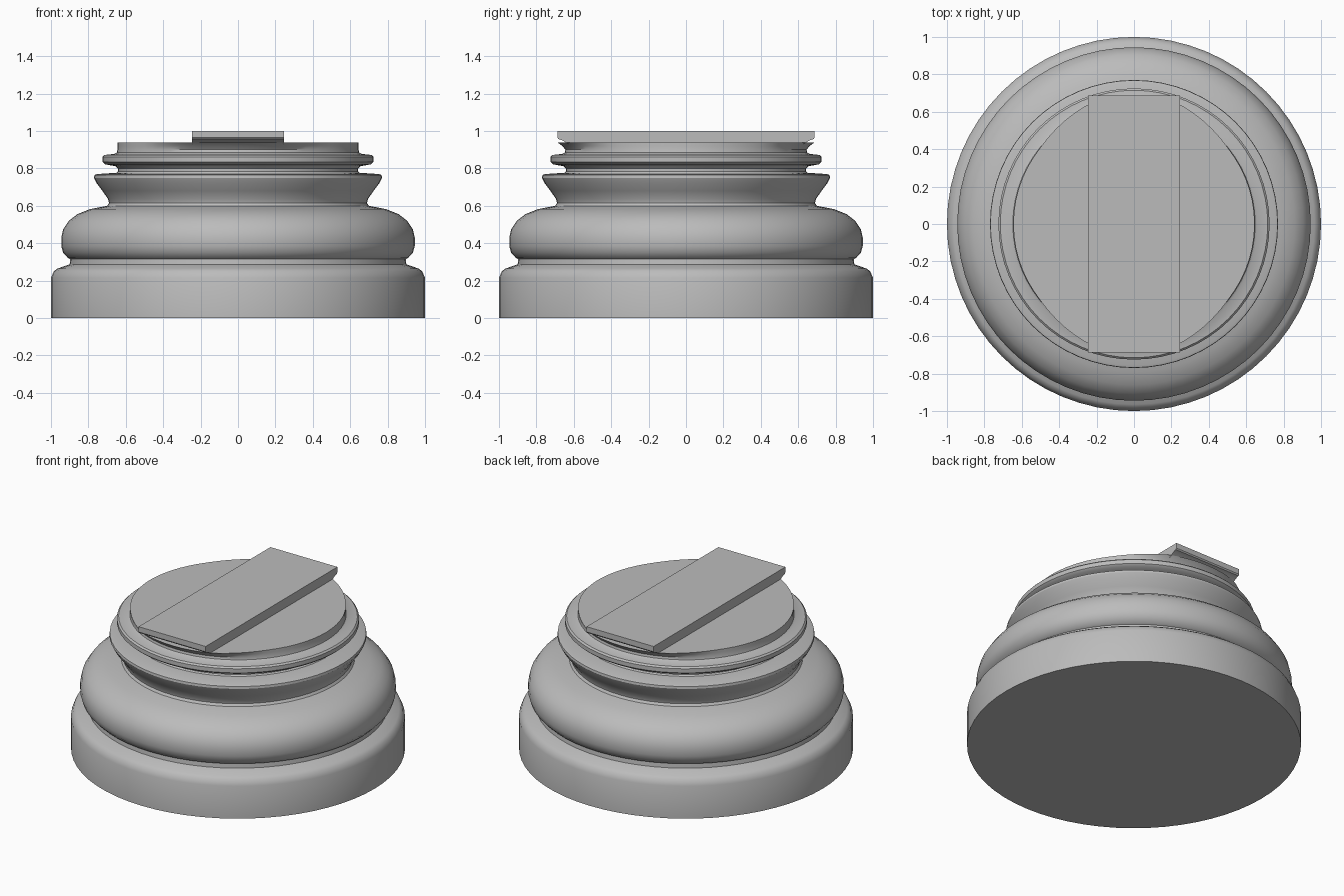
import bpy, bmesh, math

if "Cube" in bpy.data.objects:
    bpy.data.objects.remove(bpy.data.objects["Cube"])

stone = bpy.data.materials.new("grey_stone")
stone.diffuse_color = (0.5, 0.5, 0.5, 1)
stone.use_nodes = True
stone.node_tree.nodes["Principled BSDF"].inputs["Base Color"].default_value = stone.diffuse_color
SEG = 64


def make_object(name, bm):
    bmesh.ops.recalc_face_normals(bm, faces=bm.faces)
    me = bpy.data.meshes.new(name)
    bm.to_mesh(me)
    bm.free()
    me.materials.append(stone)
    ob = bpy.data.objects.new(name, me)
    bpy.context.collection.objects.link(ob)
    bpy.ops.object.select_all(action='DESELECT')
    ob.select_set(True)
    bpy.context.view_layer.objects.active = ob
    bpy.ops.object.shade_smooth_by_angle(angle=math.radians(32))
    return ob


def flare(a):
    # extra radius towards the two ends of the top bar
    deg = math.degrees(math.acos(min(1, abs(math.cos(a)))))
    return 0.04 * min(1, max(0, (deg - 36) / 33)) ** 1.4


# turned column base; third value is how much the ring flares to the bar ends
profile = [
    (1, 0), (1, .215), (.985, .25), (.965, .265), (.90, .287), (.897, .315),
    (.91, .322), (.935, .35), (.945, .385), (.945, .43), (.935, .475),
    (.905, .52), (.86, .555), (.79, .583), (.70, .60), (.69, .615),
    (.695, .637), (.725, .68), (.755, .72), (.77, .75), (.768, .765),
    (.755, .77), (.65, .777), (.642, .785), (.642, .80), (.655, .812),
    (.71, .822), (.725, .835), (.725, .862), (.715, .872), (.66, .878),
    (.648, .885), (.645, .90), (.645, .92, .4), (.645, .938, 1)]
bm = bmesh.new()
rings = []
for p in profile:
    k = p[2] if len(p) > 2 else 0
    ring = []
    for i in range(SEG):
        a = math.tau * i / SEG
        r = p[0] + k * flare(a)
        ring.append(bm.verts.new((r * math.cos(a), r * math.sin(a), p[1])))
    rings.append(ring)
for lo, hi in zip(rings, rings[1:]):
    for i in range(SEG):
        j = (i + 1) % SEG
        bm.faces.new((lo[i], lo[j], hi[j], hi[i]))
bm.faces.new(rings[0])
bm.faces.new(rings[-1])
make_object("turned_base", bm)

# bar across the top, with curved undersides at both ends
half = [(.62, .925), (.64, .938), (.665, .952), (.682, .957), (.688, .965), (.688, 1)]
outline = half + [(-y, z) for y, z in reversed(half)]
bm = bmesh.new()
face = bm.faces.new([bm.verts.new((-.245, y, z)) for y, z in outline])
ext = bmesh.ops.extrude_face_region(bm, geom=[face], use_keep_orig=True)
bmesh.ops.translate(bm, vec=(.49, 0, 0),
                    verts=[v for v in ext["geom"] if isinstance(v, bmesh.types.BMVert)])
make_object("top_bar", bm)
